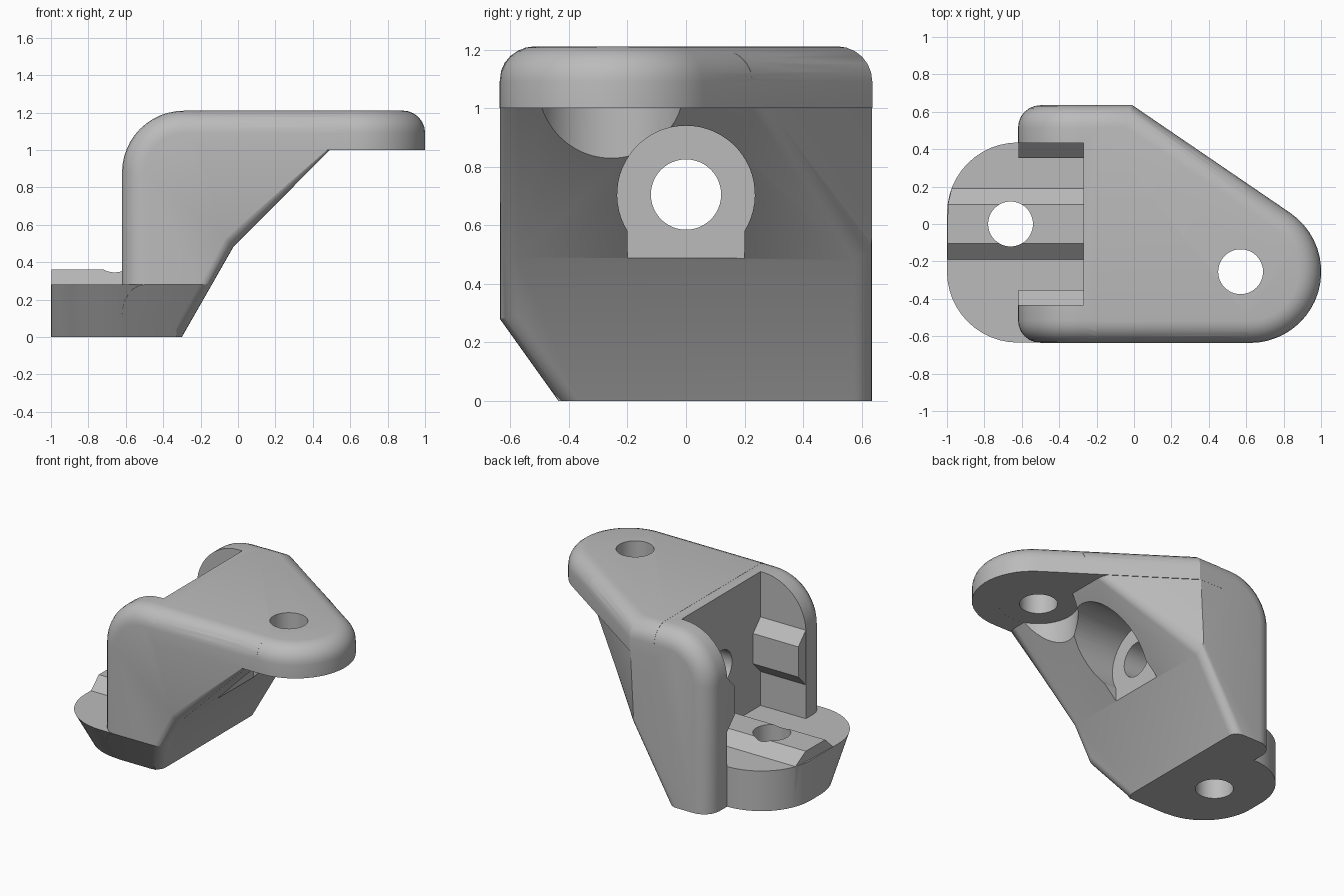
import bpy, bmesh, math
from mathutils import Vector

if "Cube" in bpy.data.objects:
    bpy.data.objects.remove(bpy.data.objects["Cube"])

GREY = bpy.data.materials.new("plain_grey")
GREY.diffuse_color = (0.5, 0.5, 0.5, 1)
GREY.use_nodes = True
GREY.node_tree.nodes["Principled BSDF"].inputs["Base Color"].default_value = GREY.diffuse_color


def make(name, bm):
    bmesh.ops.recalc_face_normals(bm, faces=bm.faces[:])
    me = bpy.data.meshes.new(name)
    bm.to_mesh(me)
    bm.free()
    me.materials.append(GREY)
    ob = bpy.data.objects.new(name, me)
    bpy.context.collection.objects.link(ob)
    return ob


def prism_bm(pts, axis, a, b):
    """Extrude a 2D polygon along an axis (x: yz points, y: xz points, z: xy points)."""
    def place(p, t):
        u, v = p
        return {"x": (t, u, v), "y": (u, t, v), "z": (u, v, t)}[axis]
    bm = bmesh.new()
    lo = [bm.verts.new(place(p, a)) for p in pts]
    hi = [bm.verts.new(place(p, b)) for p in pts]
    bm.faces.new(lo)
    bm.faces.new(hi)
    n = len(pts)
    for i in range(n):
        j = (i + 1) % n
        bm.faces.new((lo[i], lo[j], hi[j], hi[i]))
    bmesh.ops.recalc_face_normals(bm, faces=bm.faces[:])
    return bm


def prism(name, pts, axis, a, b):
    return make(name, prism_bm(pts, axis, a, b))


def arc(cx, cy, r, a0, a1, n):
    return [(cx + r * math.cos(math.radians(a0 + (a1 - a0) * i / n)),
             cy + r * math.sin(math.radians(a0 + (a1 - a0) * i / n))) for i in range(n + 1)]


def rod(name, cx, cy, r, axis, a, b):
    return prism(name, arc(cx, cy, r, 0, 352.5, 47), axis, a, b)


def combine(ob, other, op):
    m = ob.modifiers.new("combine", "BOOLEAN")
    m.operation, m.solver, m.object = op, "EXACT", other
    bpy.context.view_layer.objects.active = ob
    bpy.ops.object.modifier_apply(modifier=m.name)
    bpy.data.objects.remove(other)


def fillet(bm, edges, radius):
    bmesh.ops.bevel(bm, geom=edges, offset=radius, offset_type="OFFSET", segments=6,
                    profile=0.5, affect="EDGES", clamp_overlap=False)
    bm.normal_update()


def outline(x0, o):
    """Plan shape: straight sides, slanted rear edge and round nose, grown by o."""
    c, r, y = Vector((0.62, -0.255)), 0.38, 0.635
    d = Vector((-0.01, y)) - c
    a = math.atan2(d.y, d.x) - math.acos(r / d.length)
    corner = c.x + (r + o - math.sin(a) * (y + o - c.y)) / math.cos(a)
    return ([(x0, -y - o)] + arc(c.x, c.y, r + o, -90, math.degrees(a), 20)
            + [(corner, y + o), (x0, y + o)])


# Column and sloping gusset
side = [(-0.62, 0), (-0.30, 0), (-0.02, 0.49), (0.59, 1.10), (0.59, 1.21)]
side += arc(-0.29, 0.88, 0.33, 90, 180, 12)
body = prism("bracket", side, "y", -1, 1)
combine(body, prism("plan_cutter", outline(-0.9, 0), "z", -1, 2), "INTERSECT")
combine(body, prism("chamfer_cutter", [(-0.835, 0.56), (-0.235, -0.28), (-0.835, -0.28)],
                    "x", -2, 2), "DIFFERENCE")
bm = bmesh.new()
bm.from_mesh(body.data)
bmesh.ops.remove_doubles(bm, verts=bm.verts[:], dist=0.025)
bmesh.ops.dissolve_limit(bm, angle_limit=0.01, verts=bm.verts[:], edges=bm.edges[:])
bm.normal_update()


def is_side(n):
    return abs(n.z) < 0.05 and abs(n.y) > 0.3


def is_upper(n):
    return abs(n.y) < 0.05 and (n.z > 0.03 or n.x < -0.9)


def is_gusset(n):
    return -0.95 < n.z < -0.01 and abs(n.y) < 0.2


def is_flank(n):
    return is_side(n) or n.y < -0.7


def edges_between(test_a, test_b):
    found = []
    for e in bm.edges:
        if len(e.link_faces) == 2:
            p, q = (f.normal for f in e.link_faces)
            if (test_a(p) and test_b(q)) or (test_a(q) and test_b(p)):
                found.append(e)
    return found


fillet(bm, edges_between(is_side, is_upper), 0.12)
fillet(bm, edges_between(is_flank, is_gusset), 0.06)
bm.to_mesh(body.data)
bm.free()

# Top flange with round nose
bm = prism_bm(outline(-0.2, 0.001), "z", 1.0, 1.211)
rim = [e for e in bm.edges if all(v.co.z > 1.2 for v in e.verts)
       and not all(v.co.x < -0.19 for v in e.verts)]
fillet(bm, rim, 0.12)
combine(body, make("flange", bm), "UNION")

# Open slot in the back
combine(body, prism("slot_cutter", [(-0.433, 0.279), (0.433, 0.279), (0.433, 2), (-0.433, 2)],
                    "x", -2, -0.27), "DIFFERENCE")

# Foot tongue, leaning outward on the front side
foot = arc(-0.62, 0.056, 0.38, 90, 180, 12) + arc(-0.62, -0.054, 0.38, 180, 270, 12)
foot = [(-0.33, 0.436)] + foot + [(-0.33, -0.434)]
bm = prism_bm(foot, "z", 0.001, 0.28)
for v in bm.verts:
    if v.co.z > 0.2 and v.co.y < 0:
        v.co.y -= 0.2
combine(body, make("foot", bm), "UNION")

# Locating rib on the foot, ends following the rounded outline
bm = prism_bm([(-0.19, 0.2), (-0.19, 0.28), (-0.105, 0.36), (0.105, 0.36), (0.19, 0.28),
               (0.19, 0.2)], "x", -0.998, -0.26)
for v in bm.verts:
    if v.co.x < -0.9 and v.co.y > 0:
        v.co.x = -0.975 if v.co.y > 0.15 else -0.995
combine(body, make("foot_rib", bm), "UNION")

# Locating ribs on the two slot walls
for s in (-1, 1):
    rib = [(s * 0.45, 0.515), (s * 0.433, 0.515), (s * 0.352, 0.6), (s * 0.352, 0.81),
           (s * 0.433, 0.895), (s * 0.45, 0.895)]
    combine(body, prism("wall_rib", rib, "x", -0.618, -0.26), "UNION")

# Keyhole pocket in the gusset and tool clearance below the flange
key = [(-0.2, 0.44), (0.2, 0.44)] + arc(0, 0.705, 0.235, -32, 212, 40)
combine(body, prism("pocket_cutter", key, "x", -0.02, 1.2), "DIFFERENCE")
combine(body, rod("clearance_cutter", 0.57, -0.255, 0.25, "z", 0.4, 1.0005), "DIFFERENCE")

# Screw holes
for cx, cy, axis, a, b in ((0.57, -0.255, "z", 0.9, 1.4), (-0.66, 0, "z", -0.2, 0.5),
                           (0, 0.705, "x", -0.4, 0.2)):
    combine(body, rod("hole_cutter", cx, cy, 0.12, axis, a, b), "DIFFERENCE")

# Smooth shading with crisp edges
bpy.ops.object.select_all(action="DESELECT")
body.select_set(True)
bpy.context.view_layer.objects.active = body
bpy.ops.object.shade_smooth_by_angle(angle=math.radians(25))
